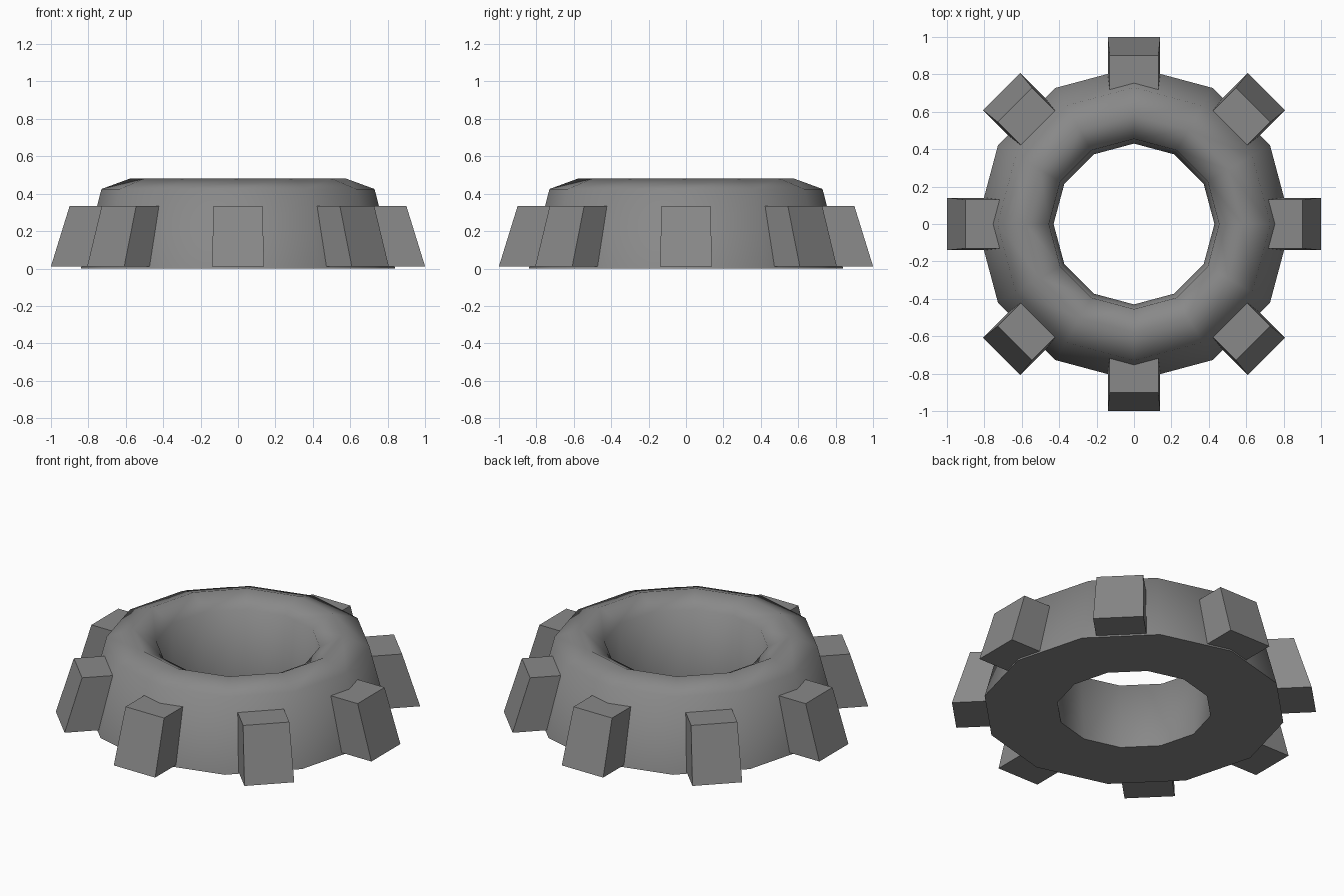
import bpy, bmesh, math
from mathutils import Matrix, Vector

if "Cube" in bpy.data.objects:
    bpy.data.objects.remove(bpy.data.objects["Cube"])

grey = bpy.data.materials.new("rubber grey")
grey.diffuse_color = (0.25, 0.25, 0.25, 1)
grey.use_nodes = True
grey.node_tree.nodes["Principled BSDF"].inputs["Base Color"].default_value = grey.diffuse_color


def make_object(name, bm):
    bmesh.ops.recalc_face_normals(bm, faces=bm.faces)
    mesh = bpy.data.meshes.new(name)
    bm.to_mesh(mesh)
    bm.free()
    mesh.materials.append(grey)
    obj = bpy.data.objects.new(name, mesh)
    bpy.context.collection.objects.link(obj)
    return obj


# Ring body: a closed (radius, height) profile swept in 12 sides
profile = [(0.84, 0), (0.73, 0.425), (0.58, 0.48), (0.455, 0.41), (0.43, 0)]
SIDES = 12
bm = bmesh.new()
rings = []
for i in range(SIDES):
    a = math.tau * i / SIDES
    rings.append([bm.verts.new((r * math.cos(a), r * math.sin(a), z)) for r, z in profile])
for i in range(SIDES):
    a, b = rings[i], rings[(i + 1) % SIDES]
    for j in range(len(profile)):
        k = (j + 1) % len(profile)
        bm.faces.new((a[j], b[j], b[k], a[k]))
ring = make_object("ring_body", bm)
bpy.context.view_layer.objects.active = ring
ring.select_set(True)
bpy.ops.object.shade_smooth_by_angle(angle=math.radians(65))
ring.select_set(False)

# Eight slanted tread blocks around the rim
for n in range(8):
    bm = bmesh.new()
    bmesh.ops.create_cube(bm, size=1)
    for v in bm.verts:
        top = v.co.z > 0
        outer, inner = (0.90, 0.67) if top else (1.0, 0.76)
        v.co = Vector((outer if v.co.x > 0 else inner,
                       math.copysign(0.13 if top else 0.14, v.co.y),
                       0.335 if top else 0.012))
    bm.transform(Matrix.Rotation(math.tau * n / 8, 4, 'Z'))
    make_object(f"tread_block_{n + 1}", bm)
